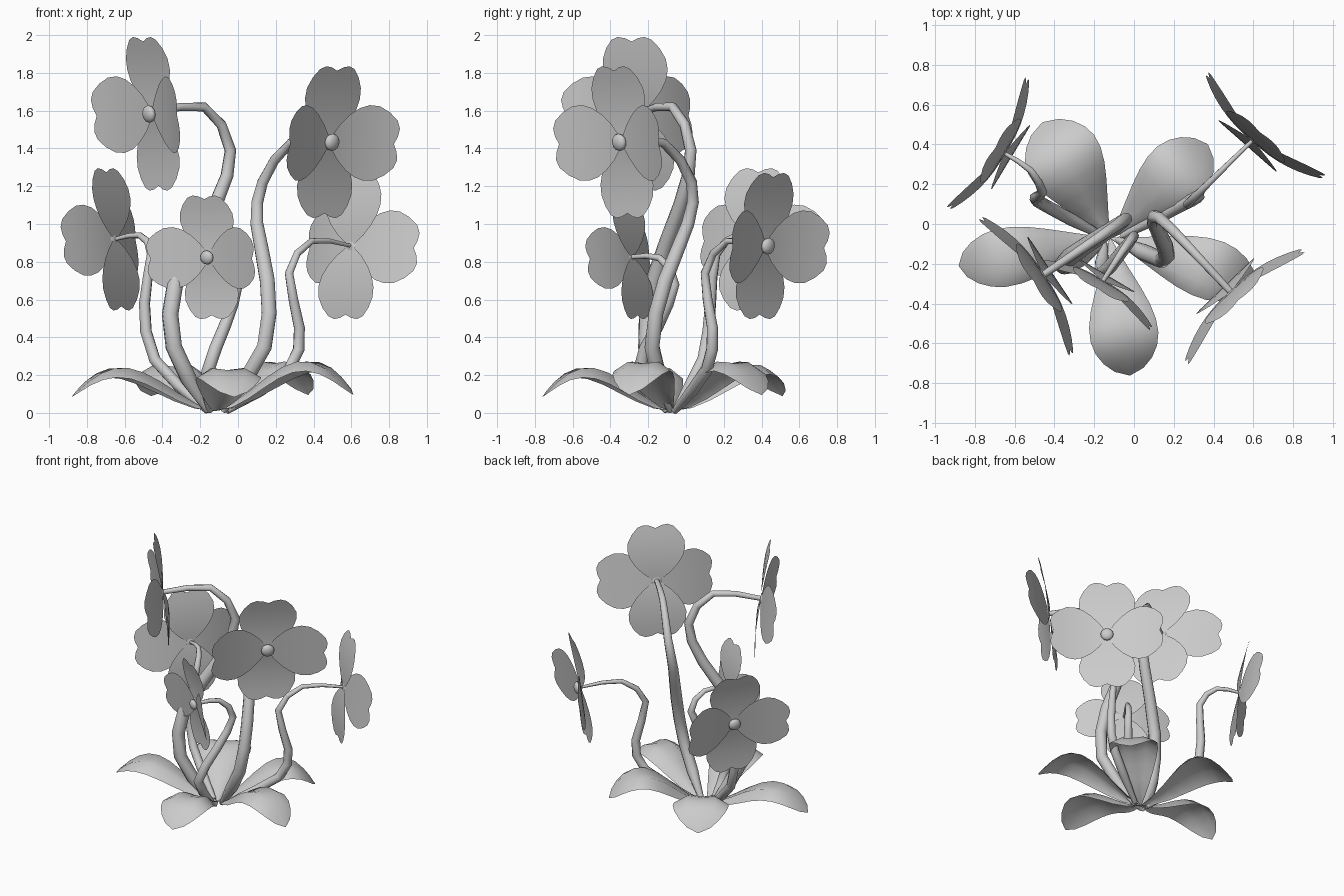
import bpy, math
from mathutils import Vector, Matrix

if "Cube" in bpy.data.objects:
    bpy.data.objects.remove(bpy.data.objects["Cube"])


def sheet(name, rows):
    """Smooth open surface from rows of points."""
    n = len(rows[0])
    faces = [(r * n + c, r * n + c + 1, (r + 1) * n + c + 1, (r + 1) * n + c)
             for r in range(len(rows) - 1) for c in range(n - 1)]
    me = bpy.data.meshes.new(name)
    me.from_pydata([p for row in rows for p in row], [], faces)
    me.polygons.foreach_set("use_smooth", [True] * len(faces))
    ob = bpy.data.objects.new(name, me)
    bpy.context.collection.objects.link(ob)


def smooth_path(keys):
    """Catmull-Rom path, one extra point between each pair of keys."""
    k = [Vector(p) for p in keys]
    k = [2 * k[0] - k[1]] + k + [2 * k[-1] - k[-2]]
    out = []
    for a, b, c, d in zip(k, k[1:], k[2:], k[3:]):
        out += [b, (9 * (b + c) - a - d) / 16]
    return out + [k[-2]]


def stem(name, keys, r0, r1):
    """Tapered eight-sided tube along a path."""
    pts = smooth_path(keys)
    cu = bpy.data.curves.new(name, 'CURVE')
    cu.dimensions = '3D'
    cu.bevel_depth = 1.0
    cu.bevel_resolution = 2
    cu.use_fill_caps = True
    sp = cu.splines.new('POLY')
    sp.points.add(len(pts) - 1)
    for i, p in enumerate(pts):
        t = i / (len(pts) - 1)
        sp.points[i].co = (*p, 1)
        sp.points[i].radius = .018 if i == 0 else r0 + (r1 - r0) * max(0, (t - .35) / .65)
    ob = bpy.data.objects.new(name, cu)
    bpy.context.collection.objects.link(ob)
    bpy.ops.object.select_all(action='DESELECT')
    ob.select_set(True)
    bpy.context.view_layer.objects.active = ob
    bpy.ops.object.convert(target='MESH')
    bpy.ops.object.shade_smooth_by_angle(angle=math.radians(60))


def petal_width(t):
    return .5 * math.sin(.62 * math.pi * t ** .88) + .04 * (1 - t) - .05 * t ** 6


def petal_tip(s):
    """Notch in the middle, rounded lobes at the sides."""
    q = 2 * abs(s) - 1
    return 1 - (.06 if q < 0 else .15) * q * q


def flower(name, centre, facing, radius):
    n = Vector((*facing, 0)).normalized()
    n = (n + Vector((0, 0, -.13))).normalized()      # nods slightly
    right = Vector((0, 0, 1)).cross(n).normalized()
    up = n.cross(right)
    c = Vector(centre)
    for k, label in enumerate(("right", "top", "left", "bottom")):
        a = k * math.pi / 2
        along = right * math.cos(a) + up * math.sin(a)
        side = n.cross(along)
        lift = .03 if k % 2 else .26      # side petals sweep forward
        rows = []
        for i in range(7):
            t = i / 6
            row = []
            for j in range(-4, 5):
                s = j / 4
                v = t * petal_tip(s)
                out = lift * v + .15 * (v * v - v)
                row.append(c + radius * (along * v + side * s * petal_width(t) + n * out))
            rows.append(row)
        sheet(f"{name}_petal_{label}", rows)
    # flower eye
    rot = Matrix((right, up, n)).transposed().to_4x4()
    bpy.ops.mesh.primitive_uv_sphere_add(segments=12, ring_count=8, radius=.115 * radius)
    eye = bpy.context.object
    eye.name = name + "_eye"
    eye.matrix_world = Matrix.Translation(c + n * .02) @ rot @ Matrix.Diagonal((1, 1, .6, 1))
    bpy.ops.object.shade_smooth()


def leaf(name, tip, width, high):
    """Arched leaf with drooping edges and a slight midrib crease."""
    base = Vector((-.12, -.07, .01))
    d = Vector((*tip, .01)) - base
    side = Vector((-d.y, d.x, 0)).normalized()
    rows = []
    for i in range(11):
        t = 1 - (1 - i / 10) ** 1.4
        w = width * (.02 + max(0, math.sin(math.pi * t ** 1.85)) ** .6)
        z = high * .215 * math.sin(.89 * math.pi * t ** 1.45)
        bulge = math.sin(math.pi * t)
        rows.append([base + d * t + side * s * w + Vector((0, 0, z + bulge * drop))
                     for s, drop in ((-1, -.05), (-.5, .012), (0, 0), (.5, .012), (1, -.05))])
    sheet(name, rows)


def plant(name, path, r0, r1, facing, radius):
    stem(name + "_stem", path, r0, r1)
    flower(name + "_flower", path[-1], facing, radius)


# tall flowers
plant("tall_left", [(-.16, -.1, .01), (-.34, -.21, .35), (-.33, -.17, .7), (-.12, -.03, 1.1),
                    (-.04, .025, 1.39), (-.18, -.07, 1.62), (-.455, -.255, 1.585)],
      .045, .018, (-.83, -.55), .41)
plant("tall_right", [(-.08, -.08, .01), (.14, -.18, .35), (.155, -.11, .7), (.1, .01, 1),
                     (.13, .03, 1.22), (.28, -.12, 1.43), (.485, -.34, 1.435)],
      .042, .018, (.69, -.72), .405)

# short flowers
plant("short_back_left", [(-.16, -.06, .01), (-.44, .09, .28), (-.495, .13, .58),
                          (-.46, .16, .84), (-.52, .27, .94), (-.65, .355, .92)],
      .032, .01, (-.86, .52), .38)
plant("short_back_right", [(-.06, -.06, .01), (.27, .11, .23), (.325, .14, .45),
                           (.27, .1, .74), (.39, .22, .91), (.595, .42, .885)],
      .032, .01, (.66, .75), .39)
plant("short_front", [(-.15, -.1, .01), (-.16, -.25, .22), (-.07, -.15, .46),
                      (0, -.06, .68), (-.06, -.14, .82), (-.155, -.285, .825)],
      .034, .012, (-.5, -.85), .33)

# ground leaves
leaf("leaf_back_left", (-.46, .51), .19, 1.1)
leaf("leaf_back_right", (.37, .4), .165, 1.18)
leaf("leaf_right", (.61, -.3), .15, 1.18)
leaf("leaf_front", (-.02, -.76), .17, 1.02)
leaf("leaf_left", (-.88, -.21), .145, 1.02)
